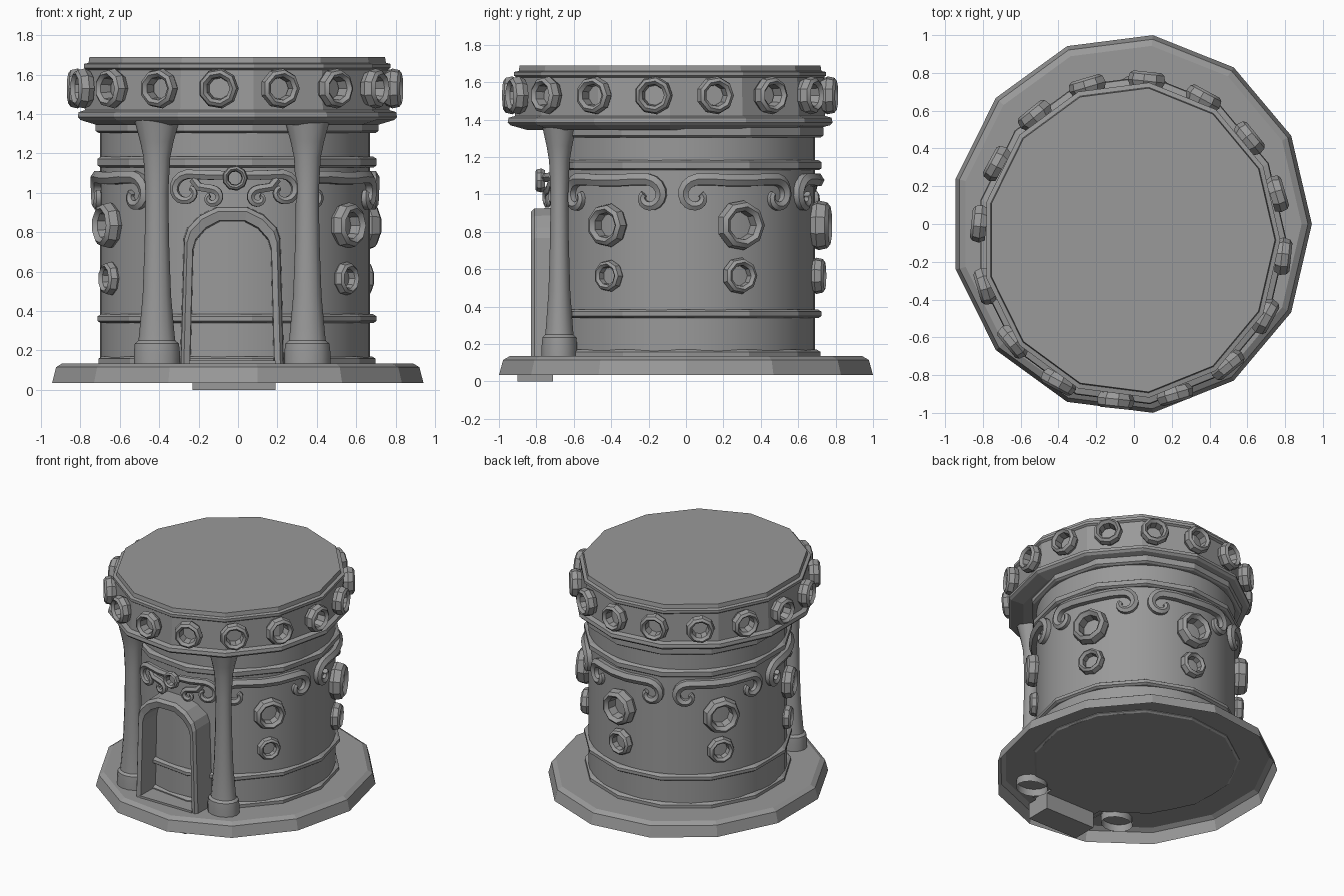
import bpy, bmesh
from math import sin, cos, pi, radians
from mathutils import Matrix, Vector

if "Cube" in bpy.data.objects:
    bpy.data.objects.remove(bpy.data.objects["Cube"])

stone = bpy.data.materials.new("grey_stone")
stone.use_nodes = True
COLOUR = (0.32, 0.32, 0.32, 1)
stone.diffuse_color = COLOUR
stone.node_tree.nodes["Principled BSDF"].inputs["Base Color"].default_value = COLOUR

CX = -0.015            # axis of the tower
BODY = (0.685, 0.69)   # wall radii


def smooth_shade(obj, angle):
    bpy.ops.object.select_all(action='DESELECT')
    obj.select_set(True)
    bpy.context.view_layer.objects.active = obj
    if obj.type == 'CURVE':
        bpy.ops.object.convert(target='MESH')
    bpy.ops.object.shade_smooth_by_angle(angle=radians(angle))


def finish(name, bm, smooth=0):
    bmesh.ops.recalc_face_normals(bm, faces=bm.faces)
    mesh = bpy.data.meshes.new(name)
    bm.to_mesh(mesh)
    bm.free()
    mesh.materials.append(stone)
    obj = bpy.data.objects.new(name, mesh)
    bpy.context.collection.objects.link(obj)
    if smooth:
        smooth_shade(obj, smooth)


def bridge(bm, loops, closed=True):
    """Skin a row of equally long vertex loops."""
    for a, b in zip(loops, loops[1:]):
        n = len(a)
        for i in range(n if closed else n - 1):
            j = (i + 1) % n
            bm.faces.new((a[i], a[j], b[j], b[i]))


def lathe(name, profile, sides, matrix, smooth=0, caps=(True, True)):
    """Spin (radius, height) points around the local z axis."""
    bm = bmesh.new()
    loops = [[bm.verts.new(matrix @ Vector((r * cos(2 * pi * i / sides),
                                            r * sin(2 * pi * i / sides), z)))
              for i in range(sides)] for r, z in profile]
    bridge(bm, loops)
    for loop, cap in ((loops[0], caps[0]), (loops[-1], caps[1])):
        if cap:
            bm.faces.new(loop)
    finish(name, bm, smooth)


def place(x, y, sx=1, sy=1):
    return Matrix.Translation((x, y, 0)) @ Matrix.Diagonal((sx, sy, 1, 1))


def on_wall(angle, z, centre_y, rx, ry):
    """Matrix on the wall whose local z points outwards."""
    pos = Vector((CX + rx * cos(angle), centre_y + ry * sin(angle), z))
    out = Vector((cos(angle), sin(angle), 0))
    return Matrix.Translation(pos) @ out.to_track_quat('Z', 'Y').to_matrix().to_4x4()


# Hollow base plinth
lathe("base_plinth", [(1.007, 0.035), (0.985, 0.115), (0.95, 0.135)], 13,
      place(CX, 0, 0.95), caps=(False, True))

# Round wall
lathe("tower_wall", [(0.69, 0.12), (0.69, 1.38)], 48, place(CX, 0, 0.993), smooth=40)

# Faceted trim bands around the wall
band = place(CX, 0, 0.985)
for name, low, high, r in (("foot_band", 0.12, 0.17, 0.725),
                           ("lower_band", 0.34, 0.385, 0.73),
                           ("upper_band", 1.13, 1.185, 0.73),
                           ("neck_band", 1.305, 1.37, 0.74)):
    lathe(name, [(r - 0.015, low), (r, low + 0.01), (r, high - 0.012), (r - 0.02, high)],
          13, band)

# Crown with lips and flat roof, shifted forwards
CROWN_Y = -0.085
lathe("crown", [(0.77, 1.345), (0.86, 1.37), (0.875, 1.385), (0.87, 1.41), (0.835, 1.42),
                (0.825, 1.625), (0.84, 1.635), (0.84, 1.655), (0.815, 1.66), (0.81, 1.69)],
      13, place(CX, CROWN_Y, 0.94))

# Hollow round studs
STUD = [(0.85, 0), (1.0, 0.3), (0.92, 0.65), (0.75, 0.78), (0.58, 0.6), (0.52, 0)]


def stud(name, size, matrix):
    lathe(name, [(r * size, h * size) for r, h in STUD], 9, matrix, smooth=35,
          caps=(False, False))


for k in range(16):
    stud("crown_stud", 0.103, on_wall(radians(-96 + 22.5 * k), 1.53, CROWN_Y, 0.77, 0.815))


# Carved scrolls: a bar with a curl at each end, wrapped on the wall
def curl(cu, cz, r0, r1, turn, steps=14):
    pts = []
    for i in range(steps + 1):
        t = i / steps
        a = radians(90 - turn * t)
        r = r0 + (r1 - r0) * t
        pts.append((cu + r * cos(a), cz + r * sin(a), 1 - 0.45 * t))
    return pts


def mirror(path):
    return [(-u, z, r) for u, z, r in reversed(path)]


def scroll(name, path, angle, thick, lift):
    curve = bpy.data.curves.new(name, 'CURVE')
    curve.dimensions = '3D'
    curve.fill_mode = 'FULL'
    curve.bevel_depth = thick
    curve.bevel_resolution = 1
    curve.use_fill_caps = True
    curve.materials.append(stone)
    spline = curve.splines.new('POLY')
    spline.points.add(len(path) - 1)
    for p, (u, z, rad) in zip(spline.points, path):
        a = angle + u / BODY[0]
        p.co = (CX + (BODY[0] + lift) * cos(a), (BODY[1] + lift) * sin(a), z, 1)
        p.radius = rad
    obj = bpy.data.objects.new(name, curve)
    bpy.context.collection.objects.link(obj)
    smooth_shade(obj, 50)


# Wall studs, each pair below its scroll
half = [(0.06, 1.075, 1.0), (0.14, 1.08, 1.0)] + curl(0.23, 0.99, 0.09, 0.025, 300)
for k in range(5):
    a = radians(-36 + 60 * k)
    size = 0.118 if k in (0, 4) else 0.135
    stud("wall_stud_large", size, on_wall(a, 0.835, 0, 0.665, 0.67))
    stud("wall_stud_small", size * 0.73, on_wall(a, 0.565, 0, 0.665, 0.67))
    scroll("wall_scroll", mirror(half) + half, a, 0.036, 0.015)

# Ornament above the door
front = -pi / 2
arm = [(0.04, 1.09, 0.9), (0.12, 1.09, 1.0)] + curl(0.225, 1.01, 0.085, 0.02, 320)
inner = [(0.2, 1.07, 0.8), (0.17, 1.03, 0.9)]
inner += [(0.11 - u, z, r * 0.9) for u, z, r in curl(0, 0.975, 0.045, 0.015, 330)]
for path in (arm, inner):
    scroll("door_scroll_left", path, front, 0.027, 0.06)
    scroll("door_scroll_right", mirror(path), front, 0.027, 0.06)
stud("door_stud", 0.065, on_wall(front, 1.075, 0, 0.7, 0.755))

# Arched door surround
ARCH = [(1.0, 0.0), (0.93, 0.8), (0.86, 0.87), (0.62, 0.95), (0.3, 1.0)]


def arch_loop(bm, half_width, height, y):
    right = [(x * half_width, z * height) for x, z in ARCH]
    pts = right + [(-x, z) for x, z in reversed(right)]
    return [bm.verts.new((x - 0.03, y, 0.13 + z)) for x, z in pts]


bm = bmesh.new()
bridge(bm, [arch_loop(bm, 0.265, 0.80, -0.60), arch_loop(bm, 0.26, 0.795, -0.81),
            arch_loop(bm, 0.245, 0.775, -0.83), arch_loop(bm, 0.215, 0.73, -0.82),
            arch_loop(bm, 0.21, 0.72, -0.60)], closed=False)
finish("door_frame", bm)


def box(name, low, high):
    bm = bmesh.new()
    low, high = Vector(low), Vector(high)
    size = Matrix.Diagonal(high - low).to_4x4()
    bmesh.ops.create_cube(bm, size=1, matrix=Matrix.Translation((low + high) / 2) @ size)
    finish(name, bm)


box("door_step", (-0.23, -0.90, 0.0), (0.19, -0.71, 0.12))
box("door_sill", (-0.25, -0.83, 0.12), (0.19, -0.62, 0.15))

# Front columns
COLUMN = [(0.117, 0.08), (0.117, 0.19), (0.112, 0.235), (0.094, 0.25), (0.09, 0.28),
          (0.072, 0.48), (0.062, 0.75), (0.058, 1.0), (0.068, 1.18), (0.085, 1.26),
          (0.115, 1.37)]
for name, x in (("column_right", -0.412), ("column_left", 0.352)):
    lathe(name, COLUMN, 14, place(x, -0.677, 1, 0.83), smooth=35, caps=(False, True))
